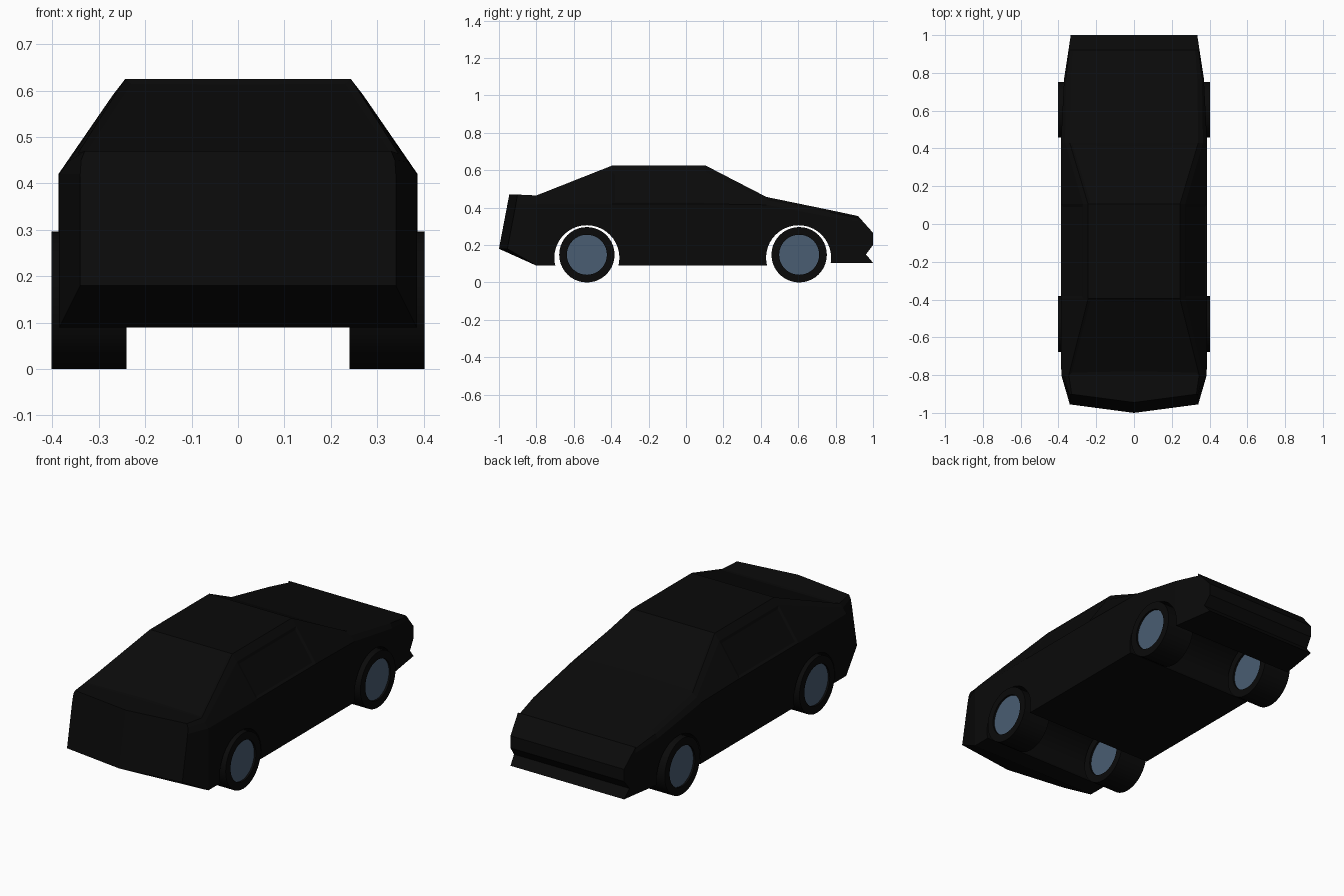
import bpy, bmesh, math

if "Cube" in bpy.data.objects:
    bpy.data.objects.remove(bpy.data.objects["Cube"])


def material(name, rgb):
    m = bpy.data.materials.new(name)
    m.diffuse_color = (*rgb, 1)
    m.use_nodes = True
    m.node_tree.nodes["Principled BSDF"].inputs["Base Color"].default_value = m.diffuse_color
    return m


BLACK = material("black_paint", (0.003, 0.003, 0.003))
STEEL = material("blue_steel", (0.068, 0.11, 0.168))


def to_object(name, bm, mat=None):
    bmesh.ops.recalc_face_normals(bm, faces=bm.faces)
    me = bpy.data.meshes.new(name)
    bm.to_mesh(me)
    bm.free()
    ob = bpy.data.objects.new(name, me)
    bpy.context.collection.objects.link(ob)
    if mat:
        me.materials.append(mat)
    return ob


def lathe(name, profile, y, z, mat, n=40):
    """Turn an (x, radius) profile round the axle; a closed loop of rings."""
    bm = bmesh.new()
    rings = [[bm.verts.new((x, y + r * math.cos(2 * math.pi * i / n),
                            z + r * math.sin(2 * math.pi * i / n))) for i in range(n)]
             for x, r in profile]
    for a, b in zip(rings, rings[1:] + rings[:1]):
        for i in range(n):
            j = (i + 1) % n
            bm.faces.new((a[i], a[j], b[j], b[i]))
    return to_object(name, bm, mat)


def disc_drum(name, x0, x1, r, y, z, mat=None, n=40):
    bm = bmesh.new()
    rings = [[bm.verts.new((x, y + r * math.cos(2 * math.pi * i / n),
                            z + r * math.sin(2 * math.pi * i / n))) for i in range(n)]
             for x in (x0, x1)]
    for i in range(n):
        j = (i + 1) % n
        bm.faces.new((rings[0][i], rings[0][j], rings[1][j], rings[1][i]))
    bm.faces.new(rings[0])
    bm.faces.new(rings[1])
    return to_object(name, bm, mat)


# Body stations: y, then (half width, z) of sill, shoulder, roof rail, roof edge
STATIONS = [
    (None, (.34, .18), (.34, .42), (.338, .45), (.33, .47)),
    (-.80, (.385, .09), (.385, .42), (.365, .447), (.345, .465)),
    (-.395, (.387, .09), (.387, .42), (.27, .59), (.243, .625)),
    (.105, (.387, .09), (.387, .42), (.27, .59), (.243, .625)),
    (.43, (.387, .09), (.387, .415), (.365, .44), (.34, .457)),
    (.77, (.37, .105), (.37, .35), (.36, .375), (.335, .387)),
    (.92, (.347, .105), (.347, .325), (.342, .345), (.325, .355)),
]
bm = bmesh.new()
rings = []
for y, *half in STATIONS:
    pts = half + [(0, half[-1][1])] + [(-x, z) for x, z in reversed(half)] + [(0, half[0][1])]
    # The tail is a shallow V in plan that leans forward towards the top
    rings.append([bm.verts.new((x, y if y is not None else
                                -1 + .045 * abs(x) / .34 + .19 * (z - .18), z))
                  for x, z in pts])
N = len(rings[0])
face = {}
for i in range(len(rings) - 1):
    for k in range(N):
        m = (k + 1) % N
        face[i, k] = bm.faces.new((rings[i][k], rings[i][m], rings[i + 1][m], rings[i + 1][k]))
t = rings[0]
bm.faces.new(t[0:5] + [t[9]])
bm.faces.new(t[4:10])
bm.faces.new(rings[-1])
bmesh.ops.recalc_face_normals(bm, faces=bm.faces)
# Glass: windscreen, rear window and side windows slightly sunk
for panes in ([face[3, 3], face[3, 4]], [face[1, 3], face[1, 4]], [face[2, 1]], [face[2, 6]]):
    bmesh.ops.inset_region(bm, faces=panes, thickness=.02, depth=-.005)
body = to_object("body", bm, BLACK)

# Wheel arches run right across the body
for name, y in (("rear_arch_cutter", -.53), ("front_arch_cutter", .602)):
    cutter = disc_drum(name, -.6, .6, .174, y, .132)
    cutter.hide_render = True
    cutter.hide_viewport = False
    mod = body.modifiers.new(name, 'BOOLEAN')
    mod.object = cutter
    mod.operation = 'DIFFERENCE'
    mod.solver = 'EXACT'
    bpy.context.view_layer.objects.active = body
    bpy.ops.object.modifier_apply(modifier=name)
    bpy.data.objects.remove(cutter)

# Nose: bumper profile with a groove, narrowing to the front
bm = bmesh.new()
PROFILE = [(.92, .355), (1, .265), (1, .20), (.962, .15), (1, .105), (.92, .105)]
sides = [[bm.verts.new((s * (.335 + (1 - y) * .15), y, z)) for y, z in PROFILE] for s in (-1, 1)]
bm.faces.new(sides[0])
bm.faces.new(sides[1])
for i in range(len(PROFILE)):
    j = (i + 1) % len(PROFILE)
    bm.faces.new((sides[0][i], sides[0][j], sides[1][j], sides[1][i]))
to_object("nose", bm, BLACK)

# Wheels: square-shouldered tyre with a hub visible on both faces
for end, y in (("rear", -.53), ("front", .605)):
    for side, s in (("right", 1), ("left", -1)):
        tyre = lathe(f"{end}_{side}_tyre",
                     [(s * .24, .107), (s * .24, .148), (s * .402, .148), (s * .402, .107)],
                     y, .148, BLACK)
        hub = disc_drum(f"{end}_{side}_hub", s * .25, s * .392, .108, y, .148, STEEL)
        for ob in (tyre, hub):
            bpy.ops.object.select_all(action='DESELECT')
            ob.select_set(True)
            bpy.context.view_layer.objects.active = ob
            bpy.ops.object.shade_smooth_by_angle(angle=math.radians(30))
